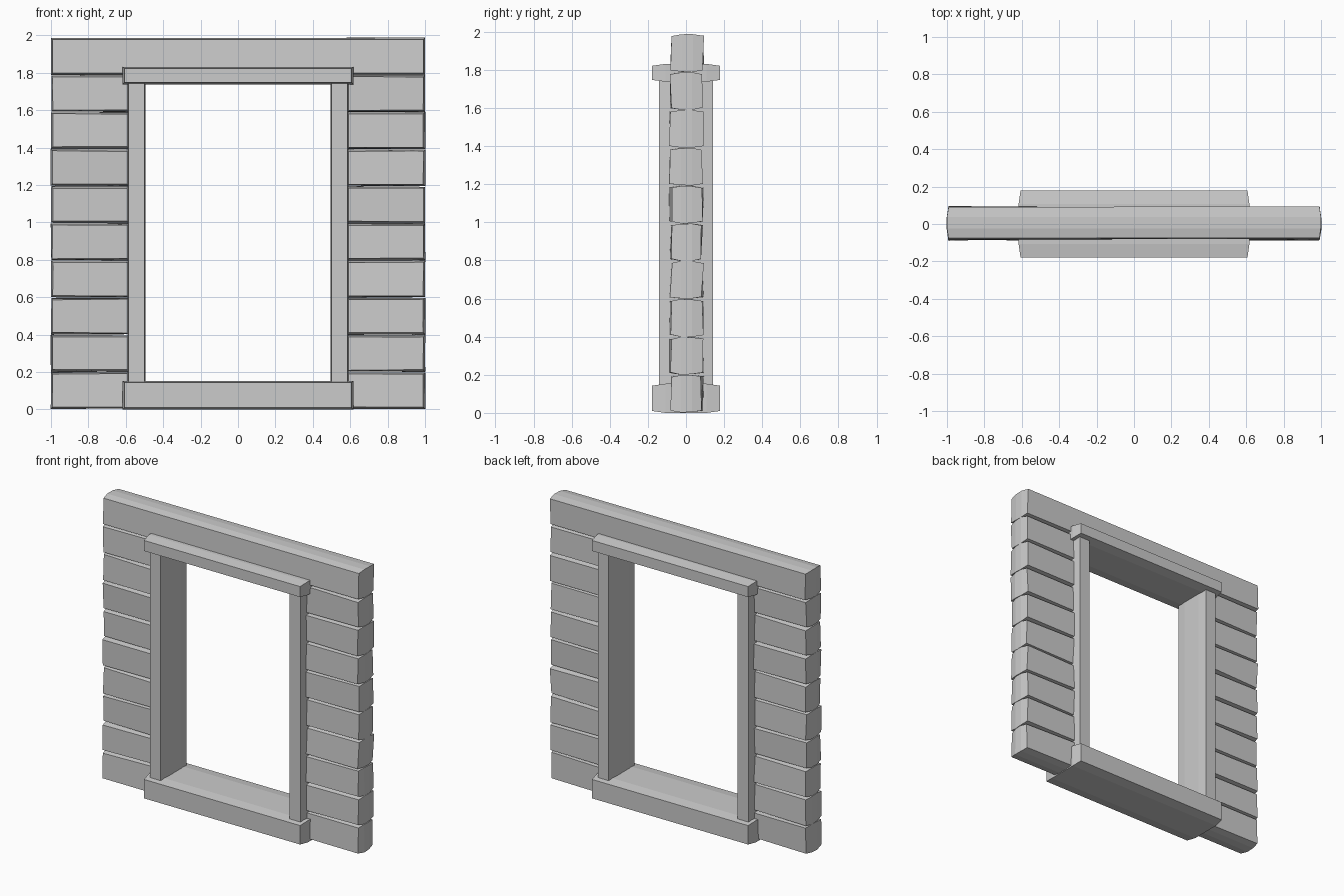
import bpy, bmesh, random

if "Cube" in bpy.data.objects:
    bpy.data.objects.remove(bpy.data.objects["Cube"])

random.seed(4)


def beam(name, x0, x1, z0, z1, half_y, inset=0.01, core=0.35, jitter=0.0, y=0.0):
    """Box whose ends and edges are crowned: front and back faces are slightly smaller."""
    bm = bmesh.new()
    rings = []
    for f, i in ((-1, inset), (-core, 0), (core, 0), (1, inset)):
        ring = []
        for x, z in ((x0 + i, z0 + i), (x1 - i, z0 + i), (x1 - i, z1 - i), (x0 + i, z1 - i)):
            dy = random.uniform(-jitter, jitter) if abs(f) == 1 else 0
            dx = random.uniform(-jitter, jitter) * 0.25
            dz = random.uniform(-jitter, jitter) * 0.25
            ring.append(bm.verts.new((x + dx, y + f * half_y + dy, z + dz)))
        rings.append(ring)
    bm.faces.new(rings[0])
    bm.faces.new(rings[-1][::-1])
    for a, b in zip(rings, rings[1:]):
        for k in range(4):
            n = (k + 1) % 4
            bm.faces.new((a[k], b[k], b[n], a[n]))
    bmesh.ops.recalc_face_normals(bm, faces=bm.faces[:])
    mesh = bpy.data.meshes.new(name)
    bm.to_mesh(mesh)
    bm.free()
    obj = bpy.data.objects.new(name, mesh)
    bpy.context.collection.objects.link(obj)
    return obj


# Short wall planks on both sides of the opening
pitch = 0.1985
for row in range(9):
    z0 = 0.004 + row * pitch
    z1 = z0 + pitch - 0.003
    beam(f"left_plank_{row + 1}", -1.0, -0.58, z0, z1, 0.083, 0.009, jitter=0.009, y=0.002)
    beam(f"right_plank_{row + 1}", 0.58, 1.0, z0, z1, 0.083, 0.009, jitter=0.009, y=0.002)

# Full width top plank
beam("top_plank", -1.0, 1.0, 1.79, 1.987, 0.086, 0.009, jitter=0.006, y=0.006)

# Window frame
for side, name in ((-1, "left_jamb"), (1, "right_jamb")):
    xs = sorted((side * 0.495, side * 0.592))
    beam(name, xs[0], xs[1], 0.13, 1.76, 0.142, 0.006, core=0.5)
beam("lintel", -0.617, 0.617, 1.738, 1.832, 0.178, 0.010, core=0.6)
beam("sill", -0.617, 0.617, 0.0, 0.153, 0.178, 0.010, core=0.6)
